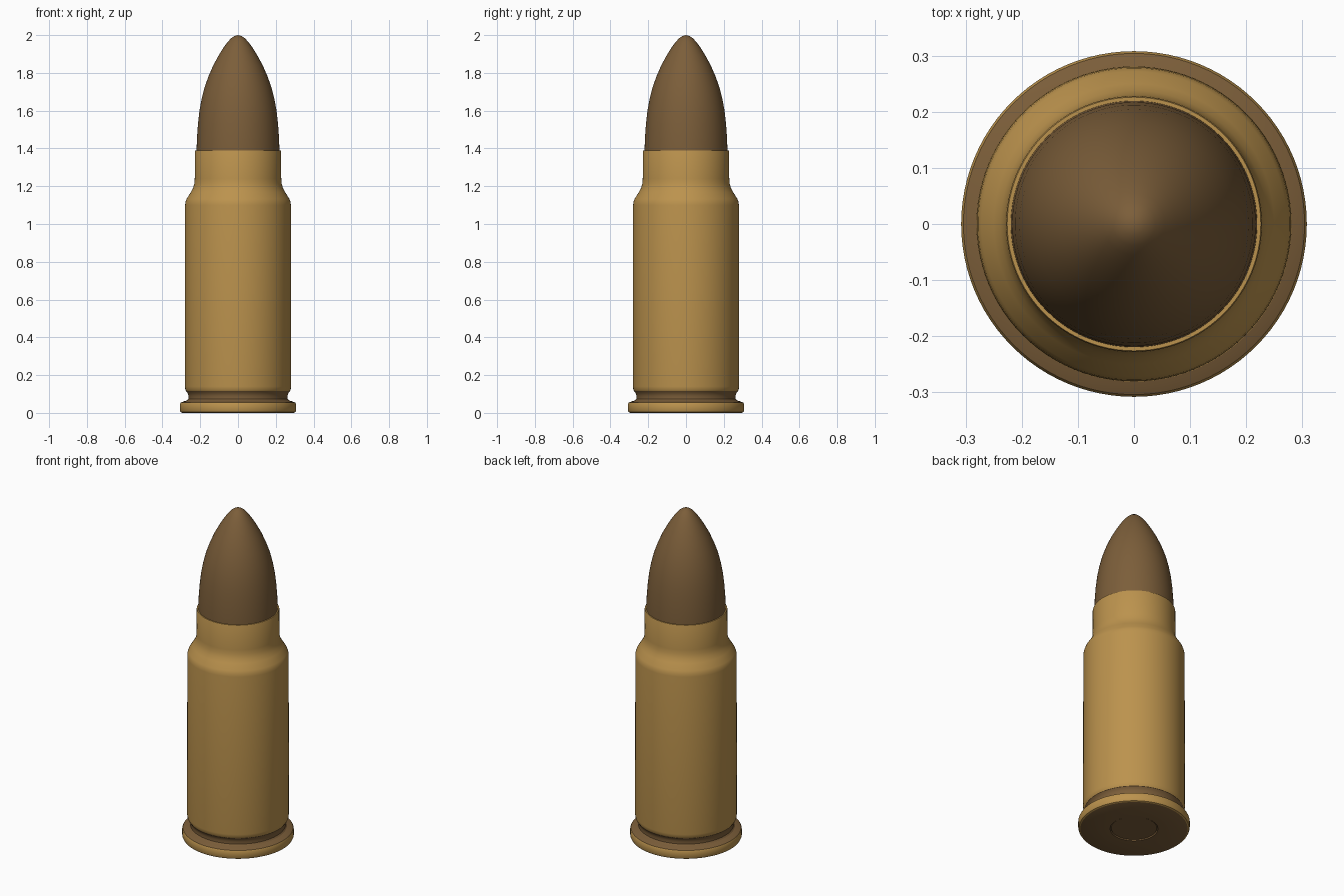
import bpy, bmesh, math

if "Cube" in bpy.data.objects:
    bpy.data.objects.remove(bpy.data.objects["Cube"])

SEGMENTS = 96


def material(name, rgb):
    m = bpy.data.materials.new(name)
    m.diffuse_color = (*rgb, 1.0)
    m.use_nodes = True
    m.node_tree.nodes["Principled BSDF"].inputs["Base Color"].default_value = m.diffuse_color
    return m


brass = material("brass", (0.50, 0.29, 0.075))
brown = material("dark copper brown", (0.20, 0.112, 0.042))


def lathe(name, profile, mats, pick=None, angle=30):
    """Revolve a bottom-to-top (radius, z) profile about the z axis."""
    bm = bmesh.new()
    rings = []
    for r, z in profile:
        if r == 0:
            rings.append([bm.verts.new((0, 0, z))] * SEGMENTS)
        else:
            rings.append([bm.verts.new((r * math.cos(a), r * math.sin(a), z))
                          for a in (2 * math.pi * i / SEGMENTS for i in range(SEGMENTS))])
    for k in range(len(rings) - 1):
        lo, hi = rings[k], rings[k + 1]
        for i in range(SEGMENTS):
            j = (i + 1) % SEGMENTS
            corners = list(dict.fromkeys((lo[i], lo[j], hi[j], hi[i])))
            f = bm.faces.new(corners)
            if pick:
                f.material_index = pick(k)
    bmesh.ops.recalc_face_normals(bm, faces=bm.faces)
    mesh = bpy.data.meshes.new(name)
    bm.to_mesh(mesh)
    bm.free()
    for m in mats:
        mesh.materials.append(m)
    obj = bpy.data.objects.new(name, mesh)
    bpy.context.collection.objects.link(obj)
    bpy.ops.object.select_all(action='DESELECT')
    obj.select_set(True)
    bpy.context.view_layer.objects.active = obj
    bpy.ops.object.shade_smooth_by_angle(angle=math.radians(angle))
    return obj


# Base rim and extractor groove: brown underside and groove, brass rim edge
base_profile = [(0, 0.004), (0.126, 0.004), (0.129, 0.010), (0.132, 0.0),
                (0.296, 0.0), (0.304, 0.004), (0.308, 0.012), (0.308, 0.046),
                (0.304, 0.054), (0.290, 0.060), (0.270, 0.066), (0.263, 0.074),
                (0.262, 0.090), (0.267, 0.105), (0.275, 0.115), (0.275, 0.13),
                (0, 0.13)]
lathe("base_rim", base_profile, [brown, brass], lambda k: 1 if 4 <= k <= 7 else 0)

# Case body, shoulder and neck with an open mouth around the bullet
case_profile = [(0.20, 0.12), (0.274, 0.115), (0.279, 0.124), (0.281, 0.14),
                (0.280, 1.10), (0.278, 1.117), (0.272, 1.133), (0.250, 1.168),
                (0.238, 1.190), (0.231, 1.215), (0.229, 1.24), (0.228, 1.385),
                (0.226, 1.39), (0.218, 1.39), (0.218, 1.25)]
lathe("case", case_profile, [brass])

# Bullet with an ogive nose
bullet_profile = [(0, 1.25), (0.2195, 1.25), (0.2195, 1.39), (0.217, 1.46),
                  (0.212, 1.53), (0.204, 1.60), (0.193, 1.66), (0.178, 1.72),
                  (0.157, 1.78), (0.131, 1.84), (0.101, 1.895), (0.076, 1.935),
                  (0.055, 1.963), (0.038, 1.982), (0.020, 1.995), (0, 2.0)]
lathe("bullet", bullet_profile, [brown])
